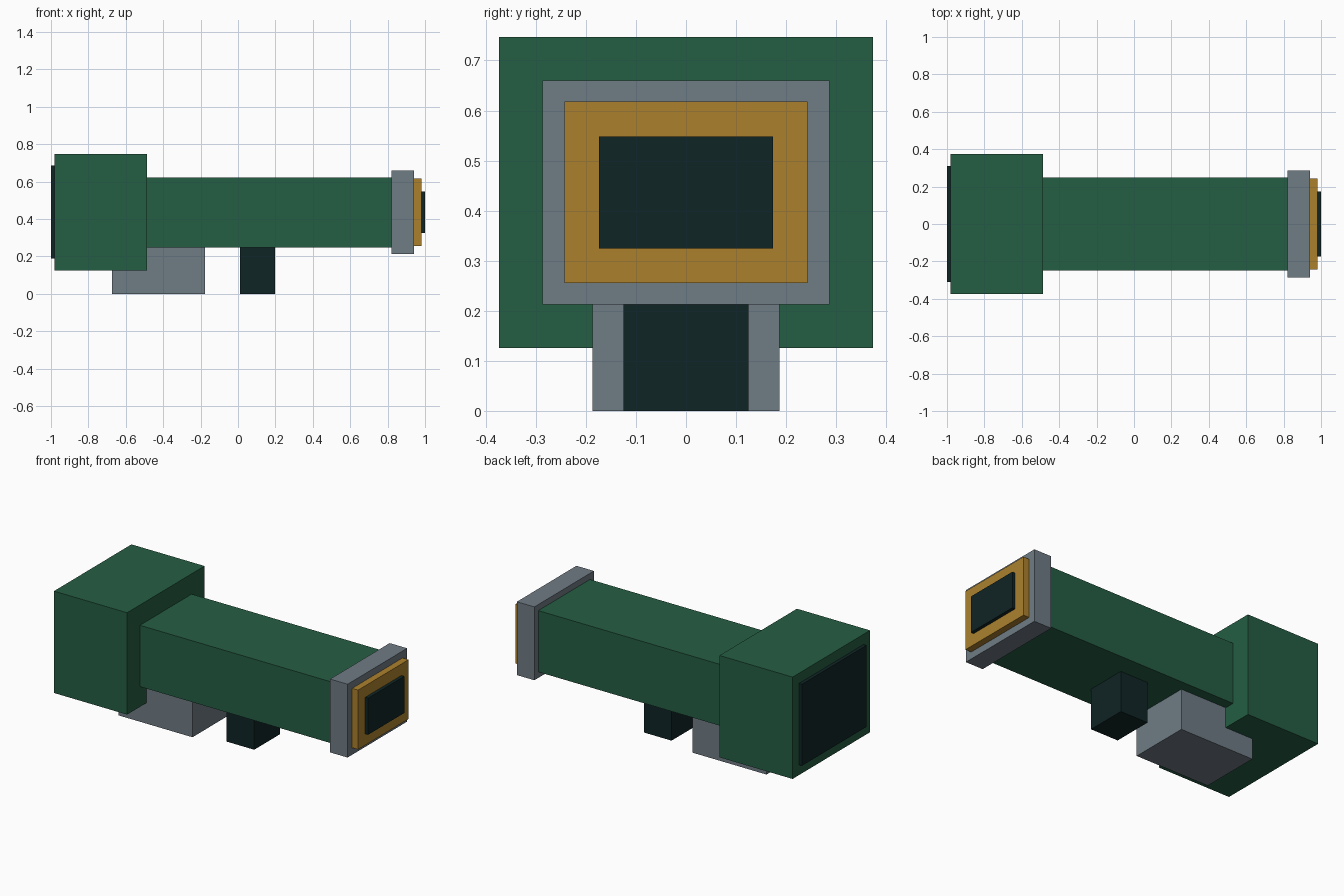
import bpy
import bmesh
from mathutils import Vector

default = bpy.data.objects.get("Cube")
if default:
    bpy.data.objects.remove(default, do_unlink=True)


def material(name, rgb):
    mat = bpy.data.materials.new(name)
    mat.use_nodes = True
    color = (*rgb, 1.0)
    mat.diffuse_color = color
    bsdf = next(n for n in mat.node_tree.nodes if n.type == 'BSDF_PRINCIPLED')
    bsdf.inputs["Base Color"].default_value = color
    bsdf.inputs["Roughness"].default_value = 0.7
    return mat


green = material("dark green", (0.018, 0.112, 0.057))
grey = material("slate grey", (0.16, 0.2, 0.235))
gold = material("ochre gold", (0.41, 0.22, 0.027))
dark = material("near black teal", (0.005, 0.018, 0.019))


def box(name, mat, x, half_y, z):
    """Box spanning x and z ranges, centred on y."""
    low = Vector((x[0], -half_y, z[0]))
    high = Vector((x[1], half_y, z[1]))
    bm = bmesh.new()
    bmesh.ops.create_cube(bm, size=1)
    bmesh.ops.scale(bm, vec=high - low, verts=bm.verts)
    bmesh.ops.translate(bm, vec=(low + high) / 2, verts=bm.verts)
    mesh = bpy.data.meshes.new(name)
    bm.to_mesh(mesh)
    bm.free()
    mesh.materials.append(mat)
    obj = bpy.data.objects.new(name, mesh)
    bpy.context.collection.objects.link(obj)


# Housing and barrel
box("rear_housing", green, (-0.98, -0.487), 0.373, (0.126, 0.747))
box("barrel", green, (-0.487, 0.822), 0.249, (0.249, 0.623))

# Stepped front end
box("front_collar", grey, (0.822, 0.94), 0.287, (0.213, 0.66))
box("front_ring", gold, (0.94, 0.98), 0.243, (0.256, 0.618))
box("front_lens", dark, (0.98, 1.0), 0.174, (0.325, 0.548))

# Rear panel
box("rear_lens", dark, (-1.0, -0.98), 0.311, (0.188, 0.685))

# Supports underneath
box("rear_mount", grey, (-0.674, -0.176), 0.187, (0, 0.249))
box("front_foot", dark, (0.01, 0.197), 0.125, (0, 0.249))
